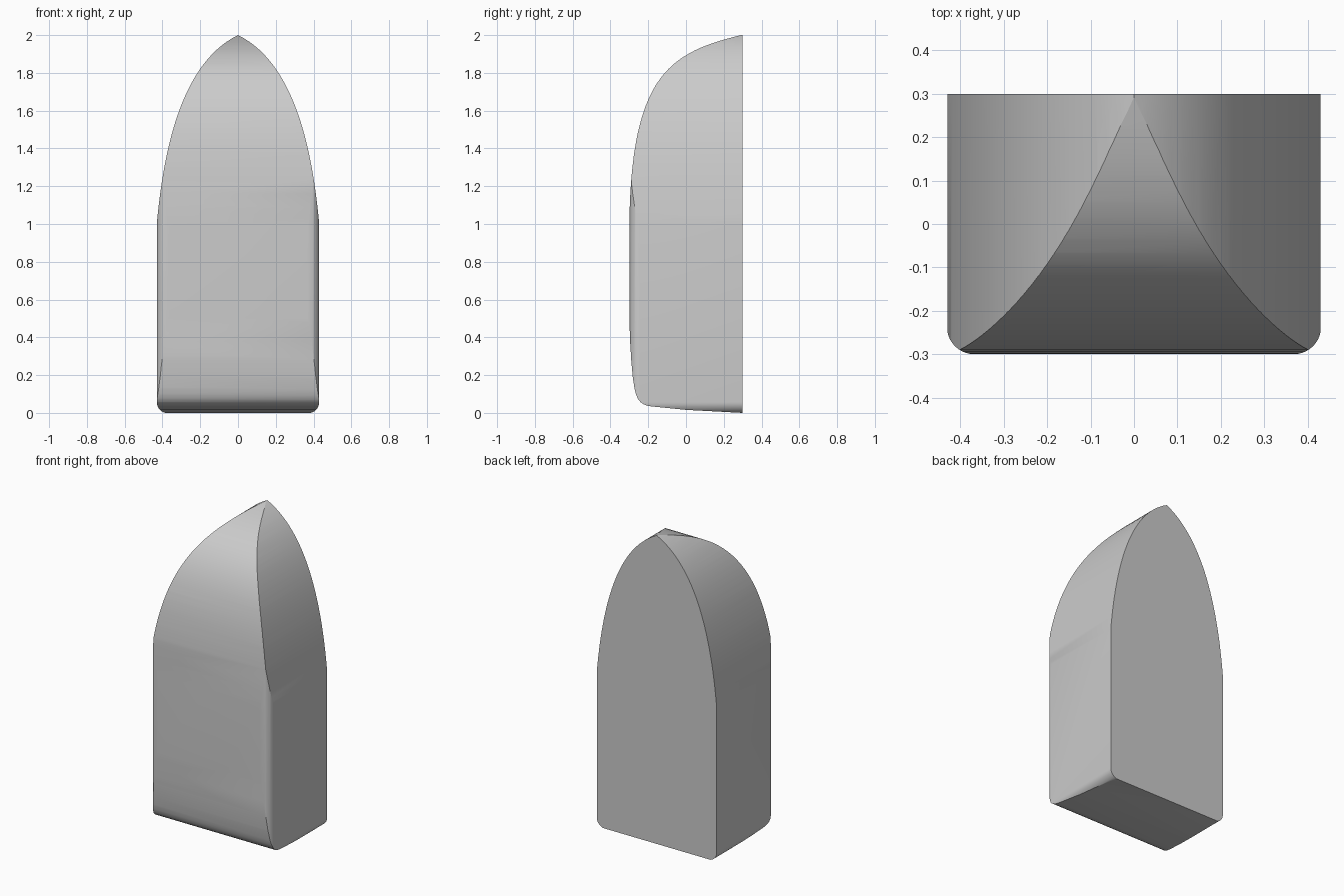
import bpy, bmesh, math
from mathutils import Vector

if "Cube" in bpy.data.objects:
    bpy.data.objects.remove(bpy.data.objects["Cube"])


def bezier(a, b, c, d, n=28):
    pts = []
    for i in range(n + 1):
        t = i / n
        s = 1 - t
        pts.append(tuple(s**3 * p + 3 * s * s * t * q + 3 * s * t * t * r + t**3 * w
                         for p, q, r, w in zip(a, b, c, d)))
    return pts


def arc(cx, cy, r, a0, a1, n=10):
    return [(cx + r * math.cos(math.radians(a0 + (a1 - a0) * i / n)),
             cy + r * math.sin(math.radians(a0 + (a1 - a0) * i / n))) for i in range(n + 1)]


def prism(name, outline, place, lo, hi):
    """Extrude a 2D outline; place(u, v, w) gives the 3D point at depth w."""
    bm = bmesh.new()
    face = bm.faces.new([bm.verts.new(place(u, v, lo)) for u, v in outline])
    step = Vector(place(0, 0, hi)) - Vector(place(0, 0, lo))
    top = bmesh.ops.extrude_face_region(bm, geom=[face])["geom"]
    bmesh.ops.translate(bm, vec=step, verts=[g for g in top if isinstance(g, bmesh.types.BMVert)])
    if face.is_valid and len(bm.faces) == len(outline) + 1:
        bm.faces.new(face.verts)
    bmesh.ops.recalc_face_normals(bm, faces=bm.faces)
    mesh = bpy.data.meshes.new(name)
    bm.to_mesh(mesh)
    bm.free()
    ob = bpy.data.objects.new(name, mesh)
    bpy.context.collection.objects.link(ob)
    return ob


def mirrored(half):
    return half + [(-u, v) for u, v in reversed(half) if abs(u) > 1e-6]


# Front outline: pointed arch with rounded bottom corners
front = mirrored(arc(0.37, 0.058, 0.06, -90, 0)
                 + bezier((0.43, 1.0), (0.39, 1.44), (0.285, 1.86), (0, 2.0)))
# Side outline: domed front, flat back, tucked-under base
side = ([(0.3, 0), (0, 0.016), (-0.18, 0.034), (-0.205, 0.038), (-0.225, 0.046),
         (-0.24, 0.056), (-0.252, 0.07), (-0.263, 0.093), (-0.272, 0.125),
         (-0.282, 0.19), (-0.29, 0.28), (-0.296, 0.38), (-0.3, 0.5)]
        + bezier((-0.3, 1.0), (-0.29, 1.8), (-0.08, 1.91), (0.3, 2.002)))
# Plan outline: rounded front corners
plan = mirrored([(0.5, 0.6), (0.5, -0.1), (0.431, -0.2)][:1] + [(0.431, 0.5)]
                + arc(0.368, -0.237, 0.063, 0, -90)[0:])

block = prism("pointed_block", side, lambda u, v, w: (w, u, v), -0.7, 0.7)
cutters = [prism("front_cutter", front, lambda u, v, w: (u, w, v), -0.8, 0.8),
           prism("plan_cutter", plan, lambda u, v, w: (u, v, w), -0.5, 2.5)]

# Keep only the volume shared by all three outlines
bpy.context.view_layer.objects.active = block
block.select_set(True)
for cutter in cutters:
    mod = block.modifiers.new(cutter.name, 'BOOLEAN')
    mod.operation = 'INTERSECT'
    mod.solver = 'EXACT'
    mod.object = cutter
    bpy.ops.object.modifier_apply(modifier=mod.name)
for cutter in cutters:
    bpy.data.objects.remove(cutter)

bpy.ops.object.select_all(action='DESELECT')
block.select_set(True)
bpy.ops.object.shade_smooth_by_angle(angle=math.radians(30))
